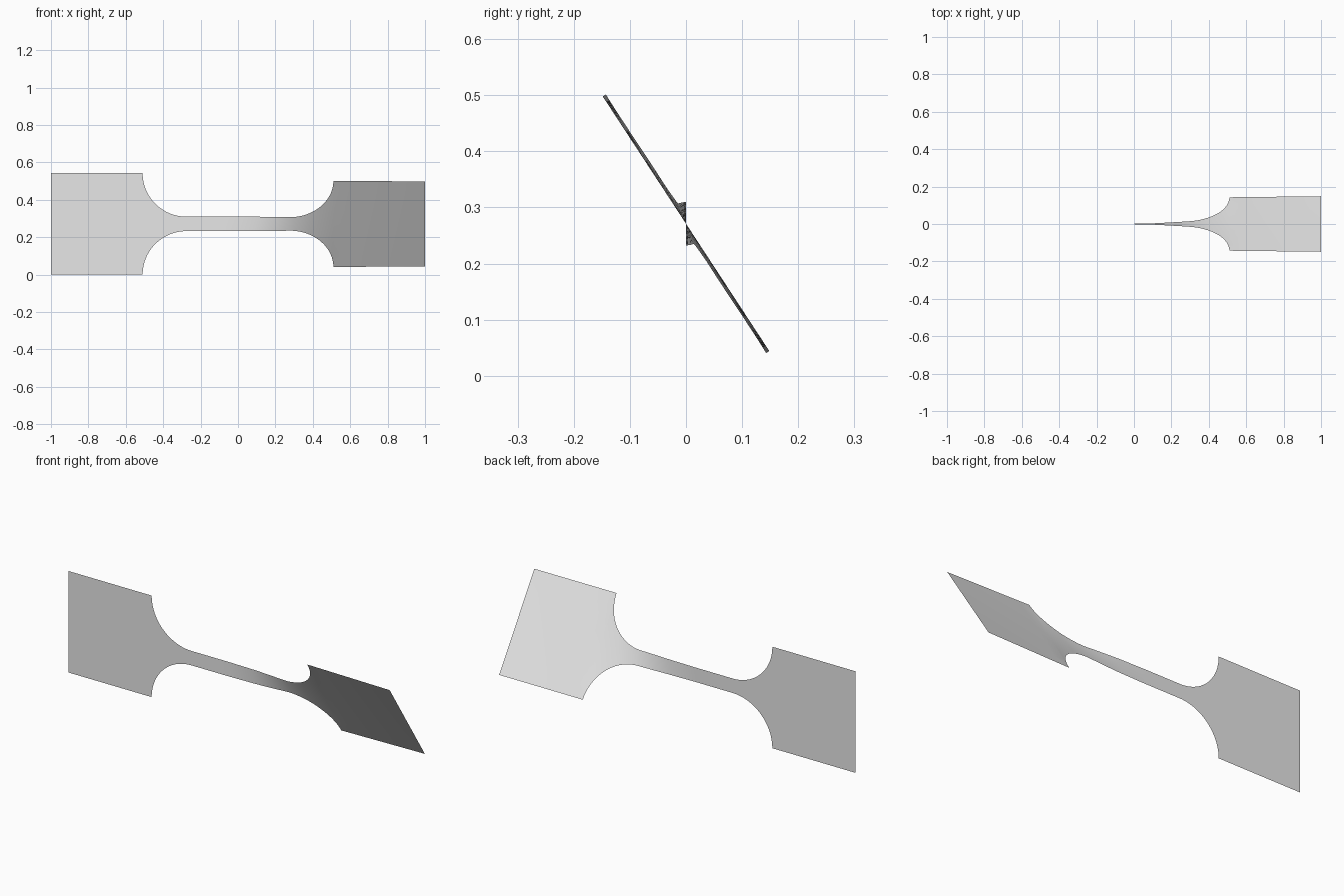
import bpy
import bmesh
from math import sin, cos, pi, radians

cube = bpy.data.objects.get("Cube")
if cube:
    bpy.data.objects.remove(cube, do_unlink=True)

HALF, NECK = 0.271, 0.0385            # half widths of the tabs and the neck
NECK_END, TAB_START = 0.275, 0.51     # where the fillet begins and ends
ROWS = 8

# Bare sheet material
grey = bpy.data.materials.new("plain grey")
grey.use_nodes = True
colour = (0.8, 0.8, 0.8, 1)
grey.diffuse_color = colour
grey.node_tree.nodes["Principled BSDF"].inputs["Base Color"].default_value = colour

# Twist angle in degrees along the length
TWIST = [(-1, 0), (-0.06, 0), (0.1, 5), (0.2, 13), (0.3, 22),
         (0.4, 28.5), (0.51, 31.8), (1, 33.2)]


def twist(x):
    for (x0, a0), (x1, a1) in zip(TWIST, TWIST[1:]):
        if x <= x1:
            return radians(a0 + (a1 - a0) * (x - x0) / (x1 - x0))
    return radians(TWIST[-1][1])


# Half outline: neck, elliptical fillet, square tab
outline = [(NECK_END * i / 12, NECK) for i in range(12)]
for i in range(25):
    t = i / 24 * pi / 2
    outline.append((NECK_END + (TAB_START - NECK_END) * sin(t),
                    HALF - (HALF - NECK) * cos(t)))
outline += [(TAB_START + (1 - TAB_START) * i / 8, HALF) for i in range(1, 9)]
outline = [(-x, w) for x, w in reversed(outline[1:])] + outline

# Sheet: one twisted cross-section per outline station
bm = bmesh.new()
columns = []
for x, w in outline:
    a = twist(x)
    column = []
    for r in range(ROWS + 1):
        s = w * (2 * r / ROWS - 1)
        column.append(bm.verts.new((x, -s * sin(a), HALF + s * cos(a))))
    columns.append(column)
for left, right in zip(columns, columns[1:]):
    for r in range(ROWS):
        face = bm.faces.new((left[r], right[r], right[r + 1], left[r + 1]))
        face.smooth = True

mesh = bpy.data.meshes.new("twisted_strip")
bm.to_mesh(mesh)
bm.free()
mesh.materials.append(grey)
strip = bpy.data.objects.new("twisted_strip", mesh)
bpy.context.collection.objects.link(strip)
